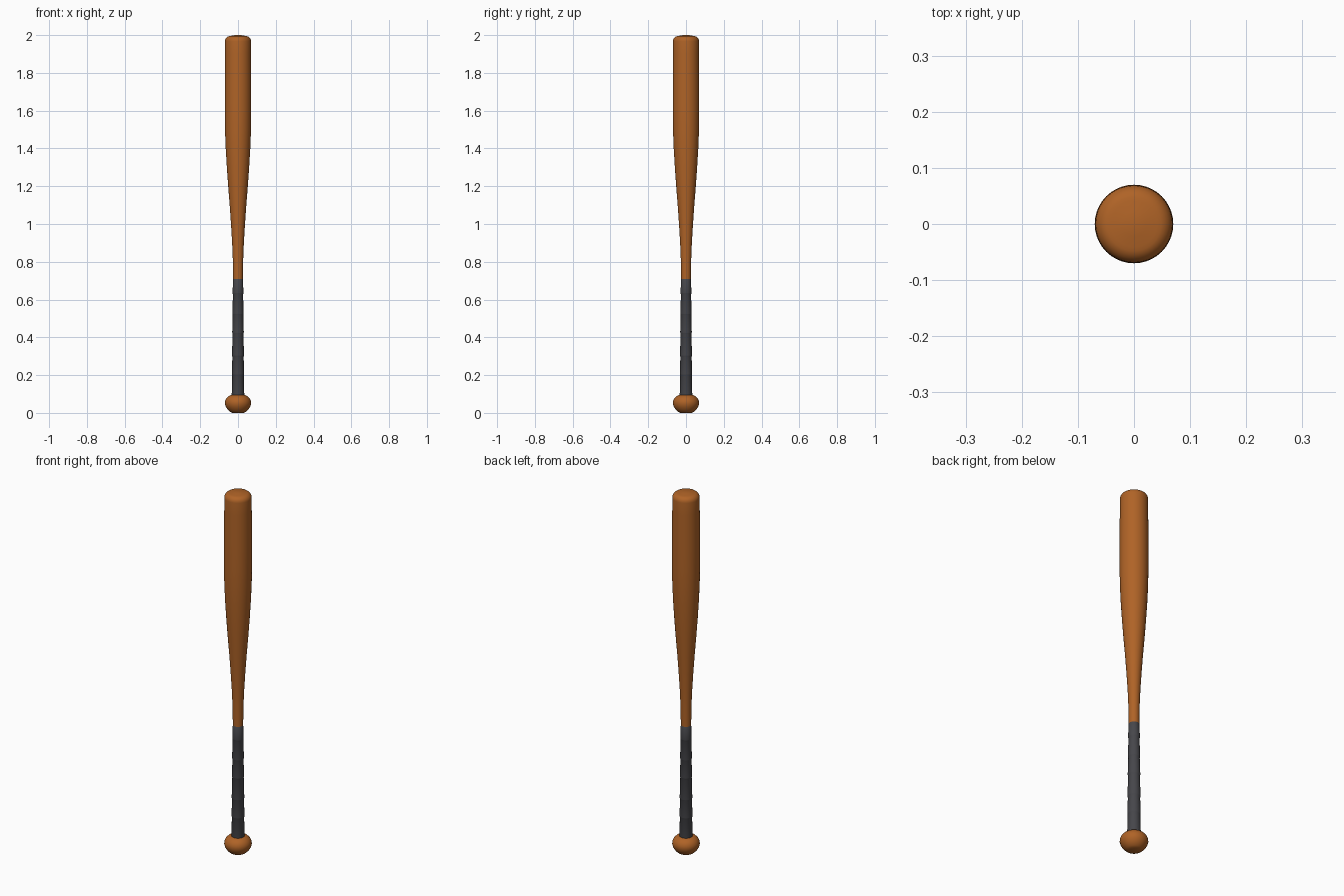
import bpy
import bmesh
import math

SIDES = 40

cube = bpy.data.objects.get("Cube")
if cube:
    bpy.data.objects.remove(cube, do_unlink=True)


def make_material(name, color):
    mat = bpy.data.materials.new(name)
    mat.use_nodes = True
    mat.diffuse_color = color
    bsdf = mat.node_tree.nodes["Principled BSDF"]
    bsdf.inputs["Base Color"].default_value = color
    bsdf.inputs["Roughness"].default_value = 0.6
    return mat


def lathe(name, profile, mat, angle):
    """Spin (radius, height) points, bottom to top, into a capped solid."""
    bm = bmesh.new()
    rings = []
    for r, z in profile:
        rings.append([bm.verts.new((r * math.cos(a), r * math.sin(a), z))
                      for a in (math.tau * i / SIDES for i in range(SIDES))])
    for low, high in zip(rings, rings[1:]):
        for i in range(SIDES):
            j = (i + 1) % SIDES
            bm.faces.new((low[i], low[j], high[j], high[i]))
    bm.faces.new(rings[0][::-1])
    bm.faces.new(rings[-1])
    mesh = bpy.data.meshes.new(name)
    bm.to_mesh(mesh)
    bm.free()
    mesh.materials.append(mat)
    obj = bpy.data.objects.new(name, mesh)
    bpy.context.collection.objects.link(obj)
    bpy.ops.object.select_all(action="DESELECT")
    obj.select_set(True)
    bpy.context.view_layer.objects.active = obj
    bpy.ops.object.shade_smooth_by_angle(angle=math.radians(angle))
    return obj


wood = make_material("warm wood", (0.43, 0.125, 0.02, 1))
tape = make_material("dark grip tape", (0.062, 0.062, 0.07, 1))

# Barrel tapering down to the handle, with a rounded tip
barrel = [(0.026, 0.70), (0.027, 0.80), (0.031, 0.90), (0.037, 1.0),
          (0.044, 1.1), (0.052, 1.2), (0.059, 1.3), (0.065, 1.4),
          (0.069, 1.5), (0.070, 1.6), (0.070, 1.75), (0.069, 1.9)]
for step in range(7):
    a = math.radians(15 * step)
    barrel.append((0.041 + 0.028 * math.cos(a), 1.967 + 0.028 * math.sin(a)))
barrel += [(0.022, 1.999), (0.004, 2.0)]
lathe("barrel", barrel, wood, 40)

# Grip of overlapping tape bands, each flaring a little downward
seams = [0.07, 0.20, 0.30, 0.42, 0.52, 0.63, 0.71]
grip = []
for low, high in zip(seams, seams[1:]):
    base = 0.0345 - 0.009 * low
    top = 0.0325 - 0.009 * high
    grip += [(base - 0.001, low), (base, low + 0.006), (top, high - 0.002)]
grip.append((0.025, 0.71))
lathe("grip", grip, tape, 30)

# Rounded knob, flattened underneath
knob = [(0.03, 0.0), (0.042, 0.006), (0.055, 0.018), (0.065, 0.034),
        (0.0695, 0.05), (0.068, 0.064), (0.062, 0.077), (0.051, 0.088),
        (0.038, 0.094), (0.02, 0.095)]
lathe("knob", knob, wood, 50)
